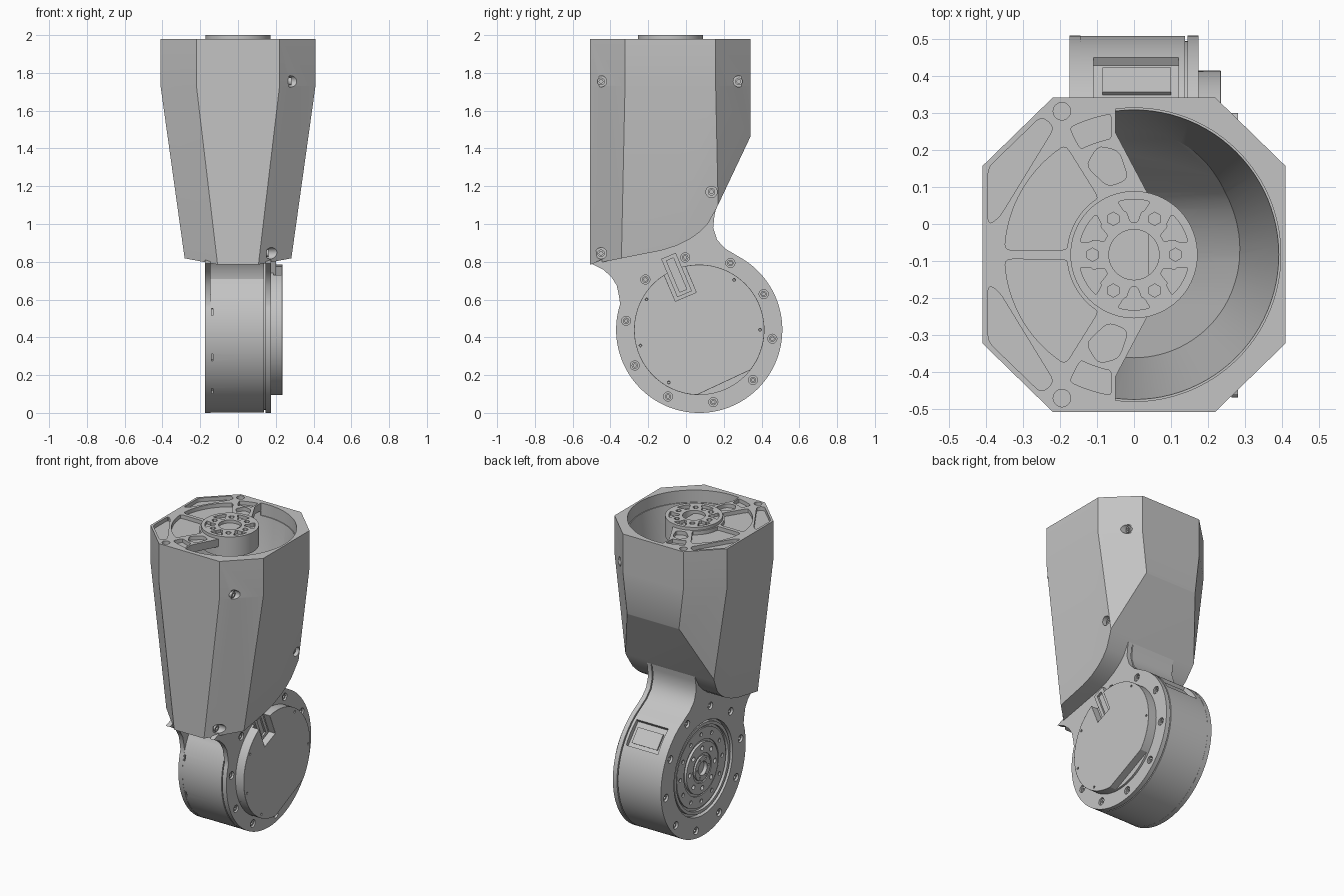
import bpy, bmesh
from math import sin, cos, pi, radians
from mathutils import Matrix, Vector

if "Cube" in bpy.data.objects:
    bpy.data.objects.remove(bpy.data.objects["Cube"])

grey = bpy.data.materials.new("plain grey")
grey.use_nodes = True
grey.diffuse_color = (0.55, 0.55, 0.55, 1)
grey.node_tree.nodes["Principled BSDF"].inputs["Base Color"].default_value = grey.diffuse_color

CY = -0.083            # centre of the upper housing in y
JY, JZ, JR = 0.07, 0.44, 0.44   # joint axis and radius
parts = []


def build(name, bm):
    bmesh.ops.recalc_face_normals(bm, faces=bm.faces)
    mesh = bpy.data.meshes.new(name)
    bm.to_mesh(mesh)
    bm.free()
    mesh.materials.append(grey)
    obj = bpy.data.objects.new(name, mesh)
    bpy.context.scene.collection.objects.link(obj)
    parts.append(obj)
    return obj


def arc(c, r, a0, a1, n=24):
    steps = [radians(a0 + (a1 - a0) * i / n) for i in range(n + 1)]
    return [(c[0] + r * cos(a), c[1] + r * sin(a)) for a in steps]


def circle(c, r, n=64):
    return arc(c, r, 0, 360, n)[:-1]


def rounded(pts, r=0.02):
    """Round every corner of a loop with a short quadratic curve."""
    out, n = [], len(pts)
    for i in range(n):
        a, p, b = (Vector(pts[(i + k) % n]) for k in (-1, 0, 1))
        s = p + (a - p) * min(0.45, r / (a - p).length)
        e = p + (b - p) * min(0.45, r / (b - p).length)
        for t in (0, 0.33, 0.67, 1):
            out.append(tuple(s * (1 - t) ** 2 + p * 2 * t * (1 - t) + e * t * t))
    return out


def prism(name, loops, axis, lo, hi):
    """Extrude flat loops along x (points are y, z) or z (points are x, y)."""
    bm = bmesh.new()
    for loop in loops:
        ends = []
        for h in (lo, hi):
            ends.append([bm.verts.new((h, *p) if axis == "x" else (*p, h)) for p in loop])
            bm.faces.new(ends[-1])
        for i in range(len(loop)):
            j = (i + 1) % len(loop)
            bm.faces.new((ends[0][i], ends[0][j], ends[1][j], ends[1][i]))
    return build(name, bm)


def lathe(name, profile, centres, n=64):
    """Spin (radius, x) profiles about x-parallel axes; centres are x, y, z."""
    bm = bmesh.new()
    for x0, y, z in centres:
        vs = [bm.verts.new((x0 + x, y, z + r)) for r, x in profile]
        es = [bm.edges.new(pair) for pair in zip(vs, vs[1:])]
        bmesh.ops.spin(bm, geom=vs + es, cent=(0, y, z), axis=(1, 0, 0),
                       angle=2 * pi, steps=n, use_duplicate=False)
    bmesh.ops.remove_doubles(bm, verts=bm.verts, dist=1e-5)
    return build(name, bm)


def volume(mesh):
    bm = bmesh.new()
    bm.from_mesh(mesh)
    v = bm.calc_volume(signed=True)
    bm.free()
    return v


def cut(obj, *cutters):
    """Subtract cutters one at a time, taking the first solver with a sound result."""
    for c in cutters:
        before = volume(obj.data)
        mod = obj.modifiers.new("cut", "BOOLEAN")
        mod.operation, mod.object = "DIFFERENCE", c
        result = obj.data
        for solver in ("EXACT", "MANIFOLD", "FLOAT"):
            mod.solver = solver
            bpy.context.view_layer.update()
            dg = bpy.context.evaluated_depsgraph_get()
            mesh = bpy.data.meshes.new_from_object(obj.evaluated_get(dg))
            if 0.2 * before < volume(mesh) < 0.99999 * before:
                result = mesh
                break
        obj.modifiers.clear()
        obj.data = result
        parts.remove(c)
        bpy.data.objects.remove(c)


# Upper housing: tapered octagon
bm = bmesh.new()
rings = []
for z, hx, fx in ((1.98, 0.41, 0.22), (1.73, 0.41, 0.22), (0.75, 0.273, 0.104)):
    hy = 0.425 - (hx - fx) * 0.974
    half = [(hx, hy), (fx, 0.425), (-fx, 0.425), (-hx, hy)]
    loop = half + [(-x, -y) for x, y in half]
    rings.append([bm.verts.new((x, CY + y, z)) for x, y in loop])
for a, b in zip(rings, rings[1:]):
    for i in range(8):
        j = (i + 1) % 8
        bm.faces.new((a[i], a[j], b[j], b[i]))
bm.faces.new(rings[0])
bm.faces.new(rings[-1])
housing = build("upper_housing", bm)

# Underside sweep, and the cavity that follows it
under = [(-0.7, 0.747), (-0.51, 0.785), (-0.13, 0.86), (-0.05, 0.885), (0.02, 0.92),
         (0.07, 0.955), (0.115, 1.0), (0.16, 1.08), (0.34, 1.46), (0.6, 2.01)]
block = [(0.8, 0.4), (-0.8, 0.4)]
bm = bmesh.new()
bmesh.ops.create_cone(bm, cap_ends=True, segments=96, radius1=0.27, radius2=0.395, depth=1.13,
                      matrix=Matrix.Translation((0, CY, 1.365)))
cavity = build("cavity", bm)
cut(cavity, prism("floor", [[(y - 0.03, z + 0.06) for y, z in under] + block], "x", -0.6, 0.6))
opening = arc((0, CY), 0.397, -97.3, 97.3, 64)
opening += [(-0.05, CY + 0.33), (0.04, CY + 0.16), (0.04, CY - 0.16), (-0.05, CY - 0.33)]
cut(housing, prism("sweep", [under + block], "x", -0.6, 0.6), cavity,
    prism("mouth", [opening], "z", 1.9, 2.1))

# Pockets in the top web, mirrored front to back
web = [
    arc((0, 0), 0.35, 178, 122, 10) + arc((0, 0), 0.182, 122, 176, 10),
    [(-0.13, 0.24), (-0.097, 0.295), (-0.04, 0.28), (-0.015, 0.205), (-0.07, 0.183)],
    arc((0, 0), 0.385, 99, 117, 6) + arc((0, 0), 0.32, 117, 101, 6),
    [(-0.395, 0.235), (-0.25, 0.375), (-0.215, 0.345), (-0.365, 0.1), (-0.395, 0.08)],
    circle((-0.195, 0.388), 0.024, 16),
]
for pocket in web:
    pair = [[(x, CY + s * y) for x, y in rounded(pocket)] for s in (1, -1)]
    cut(housing, prism("pocket", pair, "z", 1.955, 2.1))

# Side bolts of the housing
bolts = [(0.27, -0.45, 1.755), (0.27, 0.28, 1.755), (0.3, 0.135, 1.17), (0.15, -0.45, 0.845)]
for x, y, z in bolts:
    cut(housing, prism("bolt_bore", [circle((y, z), 0.03, 24)], "x", x, x + 0.3))

# Output hub with spade pockets and hex sockets
hub = prism("output_hub", [circle((0, CY), 0.172, 96)], "z", 1.87, 2.0)
spades, sockets = [], []
for k in range(6):
    a = 60 * k
    spade = arc((0, CY), 0.15, a + 13, a + 47, 6) + arc((0, CY), 0.12, a + 43, a + 40, 1)
    spade += arc((0, CY), 0.088, a + 36, a + 24, 2) + arc((0, CY), 0.12, a + 20, a + 17, 1)
    spades.append(rounded(spade, 0.008))
    c = (0.112 * cos(radians(a)), CY + 0.112 * sin(radians(a)))
    sockets.append(arc(c, 0.018, 30, 330, 5))
cut(hub, prism("spades", spades, "z", 1.975, 2.1), prism("sockets", sockets, "z", 1.95, 2.1),
    prism("centre", [circle((0, CY), 0.068)], "z", 1.92, 2.1))

# Joint side plates: disc flowing into a neck under the housing
disc = arc((JY, JZ), JR, 62, -198, 96)
neck_front = [(-0.357, 0.63), (-0.367, 0.675), (-0.395, 0.72), (-0.44, 0.76), (-0.5, 0.79)]
neck_top = [(-0.45, 0.81), (-0.13, 0.88), (0, 0.94), (0.09, 1.02), (0.165, 1.11)]
neck_back = [(0.15, 1.04), (0.144, 0.98), (0.165, 0.915), (0.21, 0.868)]
outline = disc + neck_front + neck_top + neck_back
rotor_plate = prism("rotor_side_plate", [outline], "x", -0.175, -0.145)
cover_plate = prism("cover_side_plate", [outline], "x", 0.145, 0.175)

# Drum between the plates, with a recessed neck at the front
drum_outline = arc((JY, JZ), JR - 0.001, 62, -212, 96)
drum_outline += [(-0.29, 0.71), (-0.3, 0.76), (-0.33, 0.8), (-0.38, 0.82)] + neck_top[1:] + neck_back
drum = prism("joint_drum", [drum_outline], "x", -0.145, 0.138)
prism("drum_core", [circle((JY, JZ), 0.425, 96)], "x", 0.13, 0.15)
window = arc((JY, JZ), 0.415, 30, 52, 1) + arc((JY, JZ), 0.55, 52, 30, 1)
slots = []
for a in (165, 197, 225):
    slots += [arc((JY, JZ), 0.42, a, a + 5, 1) + arc((JY, JZ), 0.5, a + 5, a, 1)]
cut(drum, prism("window", [window], "x", -0.11, 0.12), prism("slots", slots, "x", -0.14, -0.132))
panel = arc((JY, JZ), 0.405, 33, 47, 1) + arc((JY, JZ), 0.421, 47, 33, 1)
prism("service_panel", [panel], "x", -0.085, 0.1)

# Ring of bolts on both plates
ring = [arc((JY, JZ), 0.39, a, a + 1, 1)[0] for a in range(-7, 353, 36)]
holes = [circle(p, 0.024, 20) for p in ring]
cut(rotor_plate, prism("holes", holes, "x", -0.3, -0.155),
    prism("recess", [circle((JY, JZ), 0.305, 96)], "x", -0.3, -0.1))
cut(cover_plate, prism("holes", holes, "x", 0.158, 0.3))


def screws(name, centres, side, size):
    shape = [(0, -0.004), (0.5, -0.004), (0.5, 0.6), (1, 0.6), (1, -0.3), (0, -0.3)]
    lathe(name, [(r * size, side * x * size) for r, x in shape], centres, 12)


screws("housing_screws", bolts, 1, 0.02)
screws("cover_side_screws", [(0.158, *p) for p in ring], 1, 0.017)
screws("rotor_side_screws", [(-0.155, *p) for p in ring], -1, 0.017)

# Stepped rotor face
rotor = lathe("rotor", [(0, -0.148), (0.045, -0.148), (0.045, -0.172), (0.08, -0.172),
                        (0.08, -0.16), (0.095, -0.16), (0.095, -0.168), (0.165, -0.168),
                        (0.165, -0.152), (0.18, -0.152), (0.18, -0.16), (0.255, -0.16),
                        (0.255, -0.15), (0.27, -0.15), (0.27, -0.168), (0.29, -0.168),
                        (0.29, -0.13), (0, -0.13)], [(0, JY, JZ)], 96)
rotor_holes = []
for radius, size, count in ((0.218, 0.013, 12), (0.13, 0.015, 8), (0.062, 0.007, 6)):
    for k in range(count):
        c = arc((JY, JZ), radius, 360 * k / count, 360, 1)[0]
        rotor_holes.append(circle(c, size, 12))
cut(rotor, prism("rotor_holes", rotor_holes, "x", -0.3, -0.15))

# Round cover with a flat, a connector notch and small fixing holes
prism("cover_base", [circle((JY, JZ), 0.345, 96)], "x", 0.17, 0.188)
cover = prism("round_cover", [arc((JY, JZ), 0.345, -38, 268, 96)], "x", 0.175, 0.235)
along, across = Vector((0.39, -0.92)), Vector((0.92, 0.39))


def slab(w, l0, l1):
    o = Vector((-0.05, 0.73))
    return [tuple(o + across * s * w + along * l) for s, l in
            ((-1, l0), (1, l0), (1, l1), (-1, l1))]


fixings = [circle(arc((JY, JZ), 0.322, a, a + 1, 1)[0], 0.007, 10) for a in (0, 55, 150, 195, 240)]
cut(cover, prism("notch", [slab(0.06, -0.2, 0.125)], "x", 0.17, 0.3),
    prism("fixings", fixings, "x", 0.22, 0.3))
bevel = cover.modifiers.new("soft_edge", "BEVEL")
bevel.width, bevel.segments, bevel.angle_limit = 0.008, 2, radians(60)
connector = prism("connector", [slab(0.042, -0.11, 0.11)], "x", 0.17, 0.2)
cut(connector, prism("groove", [slab(0.02, -0.09, 0.09)], "x", 0.185, 0.3))

for obj in parts:
    obj.data.shade_smooth()
    obj.data.set_sharp_from_angle(angle=radians(28))
